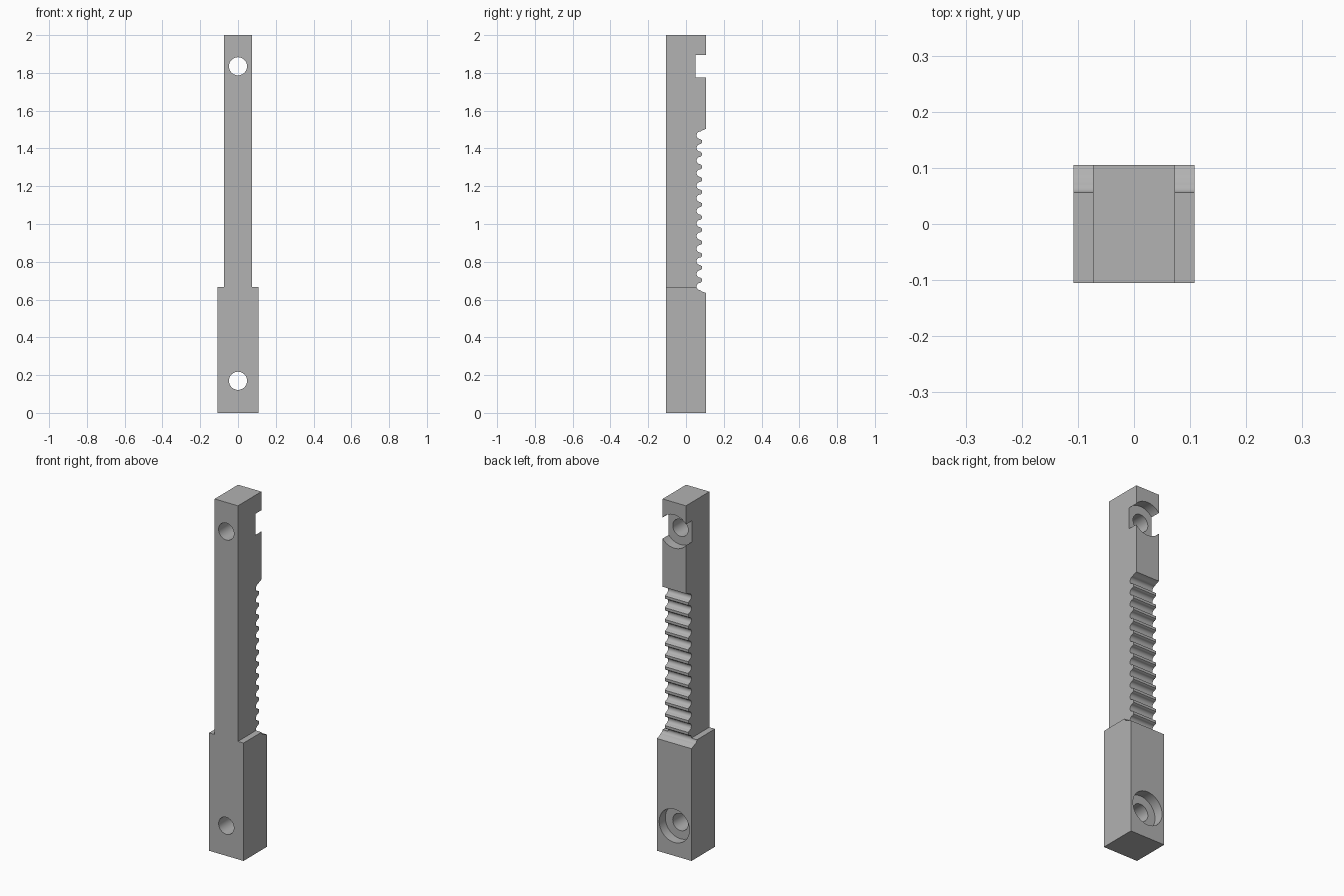
import bpy, math
from mathutils import Matrix

cube = bpy.data.objects.get("Cube")
if cube:
    bpy.data.objects.remove(cube)

HALF_W, NECK_W, FRONT, BACK = 0.108, 0.073, -0.105, 0.105
STEP_Z, TOP = 0.667, 2.0
HOLES = (0.17, 1.835)

grey = bpy.data.materials.new("plain grey")
grey.use_nodes = True
colour = (0.445, 0.445, 0.445, 1)
grey.diffuse_color = colour
grey.node_tree.nodes["Principled BSDF"].inputs["Base Color"].default_value = colour


def make_prism(name, outline, x0, x1):
    """Extrude a closed (y, z) outline along x."""
    n = len(outline)
    verts = [(x, y, z) for x in (x0, x1) for y, z in outline]
    faces = [list(range(n))[::-1], list(range(n, 2 * n))]
    faces += [(i, (i + 1) % n, n + (i + 1) % n, n + i) for i in range(n)]
    mesh = bpy.data.meshes.new(name)
    mesh.from_pydata(verts, [], faces)
    obj = bpy.data.objects.new(name, mesh)
    bpy.context.collection.objects.link(obj)
    return obj


def make_cylinder(name, radius, z, y0, y1):
    bpy.ops.mesh.primitive_cylinder_add(
        vertices=48, radius=radius, depth=y1 - y0,
        location=(0, (y0 + y1) / 2, z), rotation=(math.pi / 2, 0, 0))
    bpy.context.object.name = name
    return bpy.context.object


def cut(target, cutter):
    cutter.hide_render = True
    bpy.context.view_layer.objects.active = target
    mod = target.modifiers.new("cut", 'BOOLEAN')
    mod.operation, mod.solver, mod.object = 'DIFFERENCE', 'EXACT', cutter
    bpy.ops.object.modifier_apply(modifier=mod.name)
    bpy.data.objects.remove(cutter)


# Side profile with a row of round grooves between shallow crests
PITCH, GROOVES, FIRST = 0.0667, 13, 0.669
RADIUS, CENTRE_Y, CREST = 0.02, 0.076, 0.084
profile = [(FRONT, 0), (BACK, 0), (BACK, 0.635), (CREST, 0.643)]
for g in range(GROOVES):
    zc = FIRST + g * PITCH
    if g:
        profile.append((CREST, zc - RADIUS - 0.006))
    for s in range(13):
        a = math.pi * s / 12
        profile.append((CENTRE_Y - RADIUS * math.sin(a), zc - RADIUS * math.cos(a)))
    if g < GROOVES - 1:
        profile.append((CREST, zc + RADIUS + 0.006))
profile += [(CREST, 1.495), (BACK, 1.503), (BACK, TOP), (FRONT, TOP)]
bar = make_prism("ratchet_bar", profile, -HALF_W, HALF_W)

# Narrow the upper part on both sides
for side in (-1, 1):
    x0, x1 = sorted((side * NECK_W, side * 0.3))
    box = [(-0.3, STEP_Z), (0.3, STEP_Z), (0.3, 2.2), (-0.3, 2.2)]
    cut(bar, make_prism("side_cutter", box, x0, x1))

# Screw holes with round recesses in the back
for z in HOLES:
    cut(bar, make_cylinder("hole_cutter", 0.048, z, -0.3, 0.3))
    cut(bar, make_cylinder("recess_cutter", 0.0945, z, 0.05, 0.3))

bar.data.materials.clear()
bar.data.materials.append(grey)
for face in bar.data.polygons:
    face.material_index = 0
bpy.ops.object.select_all(action='DESELECT')
bar.select_set(True)
bpy.context.view_layer.objects.active = bar
bpy.ops.object.shade_smooth_by_angle(angle=math.radians(30))
